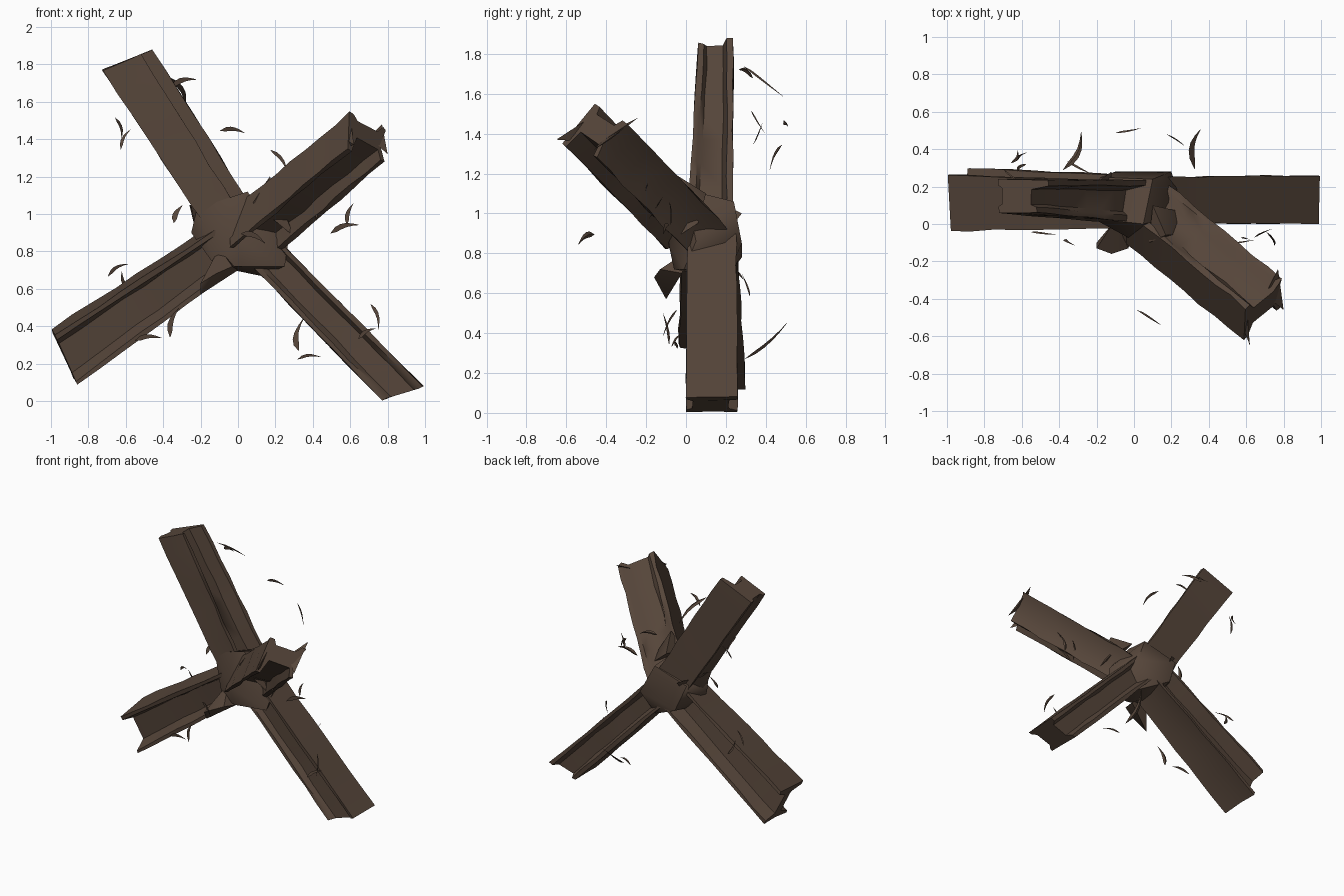
import bpy, bmesh, math, random
from mathutils import Vector as V

random.seed(7)
if "Cube" in bpy.data.objects:
    bpy.data.objects.remove(bpy.data.objects["Cube"], do_unlink=True)

RUST = (0.092, 0.060, 0.042, 1)
mat = bpy.data.materials.new("rusty brown steel")
mat.use_nodes = True
mat.diffuse_color = RUST
bsdf = mat.node_tree.nodes["Principled BSDF"]
bsdf.inputs["Base Color"].default_value = RUST
bsdf.inputs["Roughness"].default_value = 0.9


def finish(name, bm, angle=50):
    bmesh.ops.recalc_face_normals(bm, faces=bm.faces)
    me = bpy.data.meshes.new(name)
    bm.to_mesh(me)
    bm.free()
    me.materials.append(mat)
    ob = bpy.data.objects.new(name, me)
    bpy.context.collection.objects.link(ob)
    bpy.ops.object.select_all(action='DESELECT')
    ob.select_set(True)
    bpy.context.view_layer.objects.active = ob
    bpy.ops.object.shade_smooth_by_angle(angle=math.radians(angle))


def loft(bm, rings):
    loops = [[bm.verts.new(p) for p in r] for r in rings]
    for a, b in zip(loops, loops[1:]):
        for i in range(len(a)):
            j = (i + 1) % len(a)
            bm.faces.new((a[i], a[j], b[j], b[i]))
    bm.faces.new(loops[0])
    bm.faces.new(loops[-1])


def section(a, b, t, gp, gm, lip, dish):
    """H outline: half sizes a, b, flange t, groove depths on +u and -u,
    one shortened flange edge and a dent in the -v flange."""
    s = b - t
    k = s * 0.7
    return [(a, b), (a, s), (a - gp, k), (a - gp, -k), (a - lip, -s), (a - lip, -b),
            (0, dish - b), (-a, -b), (-a, -s), (gm - a, -k), (gm - a, k), (-a, s), (-a, b)]


def beam(name, start, end, u, v, base, tip, t, grooves, lip=0, dish=0,
         shear=(0, 0), rough=0.004):
    """Battered steel arm, lofted from the joint to its cut end."""
    start, end, u, v = V(start), V(end), V(u).normalized(), V(v).normalized()
    axis = (end - start).normalized()
    rings, steps = [], 8
    for i in range(steps + 1):
        f = i / steps
        a = base[0] + (tip[0] - base[0]) * f
        b = base[1] + (tip[1] - base[1]) * f
        c = start.lerp(end, f)
        ring = []
        for p, q in section(a, b, t, *grooves, lip, dish):
            jit = V([random.uniform(-rough, rough) for _ in range(3)])
            slant = (p * shear[0] + q * shear[1]) * f
            ring.append(c + u * p + v * q + axis * slant + jit)
        rings.append(ring)
    bm = bmesh.new()
    loft(bm, rings)
    finish(name, bm)


# Four arms
beam("upper_right_side_arm", (0.02, 0.12, 0.88), (-0.59, 0.148, 1.825),
     (0.83, 0, 0.55), (0, 1, 0), (0.13, 0.115), (0.142, 0.088), 0.03,
     (0.1, 0.02), lip=0.07, shear=(-0.2, 0))
beam("lower_left_side_arm", (0.05, 0.13, 0.89), (0.88, 0.13, 0.042),
     (0, 1, 0), (0.71, 0, 0.7), (0.12, 0.1), (0.13, 0.105), 0.025,
     (0.045, 0.035), shear=(0, 0.5))
beam("lower_right_side_arm", (0, 0.12, 0.88), (-0.928, 0.132, 0.235),
     (0.08, -0.99, -0.11), (-0.57, -0.14, 0.8), (0.125, 0.115), (0.15, 0.145), 0.025,
     (0.115, 0.1), dish=0.02, shear=(0, -0.2))
beam("upper_front_arm", (0.06, 0.06, 0.87), (0.69, -0.46, 1.4),
     (-0.05, -0.66, -0.75), (-0.72, -0.58, 0.36), (0.125, 0.14), (0.13, 0.135), 0.03,
     (0.1, 0.035), lip=0.03, dish=0.04, rough=0.007)


# Crushed joint where the beams meet, and torn plates
def lump(name, pts):
    bm = bmesh.new()
    for p in pts:
        bm.verts.new(p)
    bmesh.ops.convex_hull(bm, input=bm.verts)
    finish(name, bm, 55)


lump("crushed_joint", [
    (-0.22, 0.03, 1.03), (-0.25, 0.1, 0.9), (-0.12, -0.02, 0.72), (0.02, -0.06, 0.72),
    (0.25, -0.01, 0.72), (0.27, 0.05, 0.86), (0.05, 0, 1.12), (0.1, 0.24, 1.06),
    (-0.18, 0.25, 0.98), (-0.1, 0.28, 0.78), (0.2, 0.28, 0.85), (0, -0.09, 0.86),
    (0.12, 0.2, 0.67)])
lump("bent_gusset", [(-0.2, -0.1, 0.57), (-0.12, -0.16, 0.68), (-0.2, -0.13, 0.63),
                     (-0.1, 0.02, 0.82), (0, -0.02, 0.7), (-0.03, -0.13, 0.72)])
lump("torn_side_plate", [(-0.26, 0.18, 1.05), (-0.25, 0.04, 1.04), (-0.22, 0.1, 0.88),
                         (-0.12, 0.2, 0.9), (-0.12, 0.28, 1)])
lump("raised_weld_plate", [(0.08, -0.1, 1.06), (0.1, 0.1, 1.1), (0.17, -0.06, 1.2),
                           (0.28, 0.06, 0.95), (0.3, -0.05, 0.88)])
lump("torn_outer_flap", [(0.8, -0.46, 1.32), (0.77, -0.24, 1.48), (0.7, -0.38, 1.41),
                         (0.78, -0.38, 1.37)])
lump("torn_inner_flap", [(0.6, -0.42, 1.52), (0.62, -0.65, 1.37), (0.58, -0.5, 1.36),
                         (0.53, -0.42, 1.43)])


# Curved metal splinters, grouped around the arms
def splinter(bm, c, d, length, width):
    c, d = V(c), V(d).normalized()
    side = d.cross(V((0.3, 1, 0.2))).normalized()
    up = side.cross(d)
    rings = []
    for i in range(6):
        f = i / 5
        p = c + d * (f - 0.5) * length + side * math.sin(f * math.pi) * length * 0.12
        w = width * (0.1 + math.sin(math.pi * f ** 0.6))
        rings.append([p + side * w * 0.5, p + up * w * 0.3, p - side * w * 0.5])
    loft(bm, rings)


SPLINTERS = [
    (-0.64, 0.36, 1.46, 0.3, -1), (-0.6, 0.36, 1.4, 0.5, 1),
    (-0.29, 0.3, 1.7, 1, 0.3), (-0.03, 0.5, 1.44, 1, -0.1), (0.22, 0.45, 1.28, 0.6, -0.8),
    (0.57, -0.1, 0.92, 1, 0.3), (0.6, -0.08, 1, 0.3, 1),
    (0.73, -0.08, 0.45, 0.3, -1), (0.69, -0.05, 0.36, 1, 0.6),
    (0.38, 0.2, 0.23, 1, 0.1), (-0.64, 0.25, 0.7, 1, 0.6), (-0.6, 0.3, 0.64, -0.4, 1),
    (-0.48, -0.05, 0.33, 1, 0.1), (-0.34, -0.1, 0.42, 0.3, 1), (0.08, -0.5, 0.87, 1, -0.4),
    (-0.32, 0.12, 1.0, 0.5, 1), (0.52, -0.2, 1.12, 0.8, 0.7), (0.45, -0.15, 1.03, 0.6, 1)]
bm = bmesh.new()
for x, y, z, dx, dz in SPLINTERS:
    splinter(bm, (x, y, z), (dx, random.uniform(-0.7, 0.7), dz),
             random.uniform(0.1, 0.17), random.uniform(0.012, 0.03))
splinter(bm, (-0.33, 0.39, 1.66), (0.1, 0.21, -0.16), 0.27, 0.03)
splinter(bm, (0.34, 0.4, 0.36), (0.03, 0.2, 0.17), 0.28, 0.03)
finish("metal_splinters", bm)
